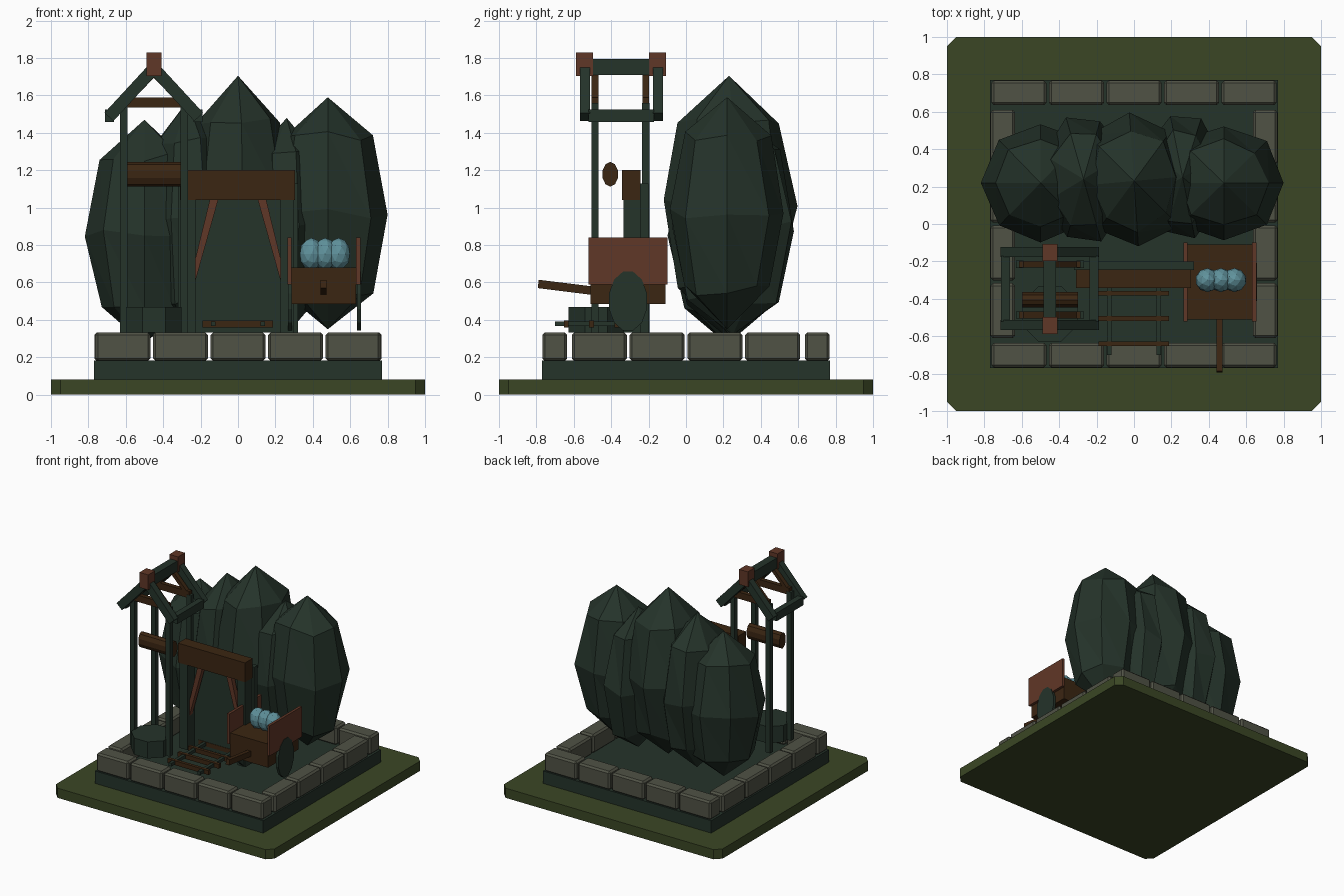
import bpy, bmesh, math, random
from mathutils import Matrix, Vector

if "Cube" in bpy.data.objects:
    bpy.data.objects.remove(bpy.data.objects["Cube"])

random.seed(4)


def mat(name, r, g, b):
    m = bpy.data.materials.new(name)
    m.diffuse_color = (r, g, b, 1)
    m.use_nodes = True
    m.node_tree.nodes["Principled BSDF"].inputs["Base Color"].default_value = m.diffuse_color
    return m


GRASS = mat("grass green", 0.043, 0.062, 0.018)
STONE = mat("grey stone", 0.080, 0.084, 0.060)
DARK = mat("dark green", 0.018, 0.033, 0.023)
RUST = mat("rust red", 0.118, 0.038, 0.020)
BROWN = mat("dark brown", 0.044, 0.019, 0.006)
CRYSTAL = mat("pale blue", 0.115, 0.285, 0.330)


def finish(name, bm, material):
    bmesh.ops.recalc_face_normals(bm, faces=bm.faces[:])
    me = bpy.data.meshes.new(name)
    bm.to_mesh(me)
    bm.free()
    me.materials.append(material)
    ob = bpy.data.objects.new(name, me)
    bpy.context.collection.objects.link(ob)
    return ob


def box(name, material, x, y, z, bevel=0):
    """Box from (min, max) ranges."""
    bm = bmesh.new()
    size = [r[1] - r[0] for r in (x, y, z)]
    mid = [(r[0] + r[1]) / 2 for r in (x, y, z)]
    bmesh.ops.create_cube(bm, size=1, matrix=Matrix.Translation(mid) @ Matrix.Diagonal((*size, 1)))
    if bevel:
        bmesh.ops.bevel(bm, geom=bm.edges[:], offset=bevel, segments=1, affect='EDGES')
    return finish(name, bm, material)


def prism(name, material, pts, axis, lo, hi):
    """Extrude a 2D outline along an axis (0 = x, 1 = y, 2 = z)."""
    bm = bmesh.new()

    def place(p, d):
        c = list(p)
        c.insert(axis, d)
        return bm.verts.new(c)
    a = [place(p, lo) for p in pts]
    b = [place(p, hi) for p in pts]
    bm.faces.new(a)
    bm.faces.new(b[::-1])
    for i in range(len(pts)):
        j = (i + 1) % len(pts)
        bm.faces.new((a[i], a[j], b[j], b[i]))
    return finish(name, bm, material)


def ellipse(cx, cy, rx, ry, n, turn=0.5):
    return [(cx + rx * math.cos(math.tau * (i + turn) / n),
             cy + ry * math.sin(math.tau * (i + turn) / n)) for i in range(n)]


def bar(name, material, p, q, w, axis, lo, hi):
    """Slanted bar of width w between two 2D points."""
    p, q = Vector(p), Vector(q)
    d = (q - p).normalized() * w / 2
    n = Vector((-d.y, d.x))
    return prism(name, material, [p + n, q + n, q - n, p - n], axis, lo, hi)


# Grass plate and foundation
c = 0.95
prism("grass_plate", GRASS, [(-c, -1), (c, -1), (1, -c), (1, c), (c, 1), (-c, 1), (-1, c), (-1, -c)], 2, 0, 0.08)
box("foundation", DARK, (-0.77, 0.77), (-0.77, 0.77), (0.08, 0.183))

# Ring of stone blocks
for s in (-1, 1):
    outer = sorted((s * 0.635, s * 0.768))
    for i in range(5):
        m = (i - 2) * 0.3075
        box("stone_block", STONE, (m - 0.147, m + 0.147), outer, (0.18, 0.333), 0.014)
    for i in range(4):
        m = (i - 1.5) * 0.309
        box("stone_block_side", STONE, outer, (m - 0.147, m + 0.147), (0.18, 0.333), 0.014)


# Boulders: low-poly stretched spheres with slight jitter
def boulder(cx, cy, cz, rx, ry, rz, turn):
    bm = bmesh.new()
    n = 8
    top = bm.verts.new((cx, cy, cz + rz))
    rings = []
    for h, r in ((0.67, 0.76), (0.0, 1.0), (-0.66, 0.74)):
        ring = []
        for x, y in ellipse(0, 0, rx * r, ry * r, n, turn):
            k = random.uniform(0.95, 1.04)
            ring.append(bm.verts.new((cx + x * k, cy + y * k, cz + rz * (h + random.uniform(-0.05, 0.05)))))
        rings.append(ring)
    bottom = bm.verts.new((cx, cy, cz - rz))
    for i in range(n):
        j = (i + 1) % n
        bm.faces.new((top, rings[0][i], rings[0][j]))
        bm.faces.new((bottom, rings[2][j], rings[2][i]))
        for a, b in zip(rings, rings[1:]):
            bm.faces.new((a[i], b[i], b[j]))
            bm.faces.new((a[i], b[j], a[j]))
    finish("boulder", bm, DARK)


boulder(-0.50, 0.22, 0.87, 0.31, 0.32, 0.60, 0.0)
boulder(-0.27, 0.24, 0.93, 0.24, 0.35, 0.64, 0.5)
boulder(0.00, 0.23, 1.015, 0.31, 0.36, 0.69, 0.1)
boulder(0.26, 0.25, 0.90, 0.21, 0.34, 0.58, 0.4)
boulder(0.48, 0.22, 0.97, 0.32, 0.31, 0.62, 0.0)

# Headframe posts, gables and ridge
CX = -0.45
for y, ym in ((-0.487, -0.54), (-0.215, -0.15)):
    for s in (-1, 1):
        px = CX + s * 0.162
        box("headframe_post", DARK, (px - 0.02, px + 0.02), (y - 0.019, y + 0.019), (0.333, 1.56))
        bar("rafter", DARK, (CX, 1.745), (CX + s * 0.24, 1.485), 0.065, 1, ym - 0.027, ym + 0.027)
        bar("gable_strut", BROWN, (CX + s * 0.15, 1.56), (CX, 1.715), 0.03, 1, y - 0.018, y + 0.018)
    box("gable_tie", BROWN, (CX - 0.165, CX + 0.165), (y - 0.018, y + 0.018), (1.535, 1.59))
    e = ym - 0.003
    box("ridge_cap", RUST, (CX - 0.04, CX + 0.04), (e - 0.045, e + 0.045), (1.705, 1.83))
box("ridge_beam", DARK, (CX - 0.033, CX + 0.033), (-0.5, -0.19), (1.71, 1.795))
for s in (-1, 1):
    m = CX + s * 0.236
    box("eave_beam", DARK, (m - 0.024, m + 0.024), (-0.52, -0.17), (1.457, 1.525))

# Winch drum and well tub
prism("winch_drum", BROWN, ellipse(-0.405, 1.178, 0.043, 0.066, 10), 0, -0.60, -0.30)
prism("well_tub", DARK, ellipse(CX, -0.48, 0.16, 0.16, 8), 2, 0.333, 0.47)

# Mine entrance
box("entrance_back", DARK, (-0.32, 0.32), (-0.245, -0.20), (0.333, 1.13))
box("lintel", BROWN, (-0.31, 0.305), (-0.343, -0.243), (1.04, 1.2))
for s in (-1, 1):
    box("entrance_post", DARK, sorted((s * 0.228, s * 0.30)), (-0.335, -0.24), (0.333, 1.05))
    prism("entrance_brace", RUST, [(s * 0.15, 1.045), (s * 0.105, 1.045), (s * 0.23, 0.60), (s * 0.23, 0.72)],
          1, -0.31, -0.27)

# Rails and sleepers
for s in (-1, 1):
    box("rail", DARK, (s * 0.132 - 0.013, s * 0.132 + 0.013), (-0.70, -0.20), (0.366, 0.392))
for i in range(4):
    m = -0.64 + i * 0.135
    box("sleeper", BROWN, (-0.19, 0.187), (m - 0.013, m + 0.013), (0.36, 0.396))

# Ore cart
box("cart_body", BROWN, (0.285, 0.632), (-0.51, -0.11), (0.485, 0.68))
for x in (0.264, 0.632):
    box("cart_end_panel", RUST, (x, x + 0.022), (-0.52, -0.10), (0.59, 0.84))
    prism("cart_wheel", DARK, ellipse(-0.31, 0.50, 0.105, 0.163, 12), 0, x + 0.003, x + 0.025)
bar("cart_handle", BROWN, (-0.79, 0.592), (-0.50, 0.556), 0.045, 0, 0.442, 0.474)

# Crystal load
for x in (0.392, 0.465, 0.537):
    bm = bmesh.new()
    bmesh.ops.create_icosphere(bm, subdivisions=2, radius=1, matrix=Matrix.Translation(
        (x, -0.30, 0.752)) @ Matrix.Diagonal((0.064, 0.064, 0.086, 1)))
    finish("crystal", bm, CRYSTAL)
